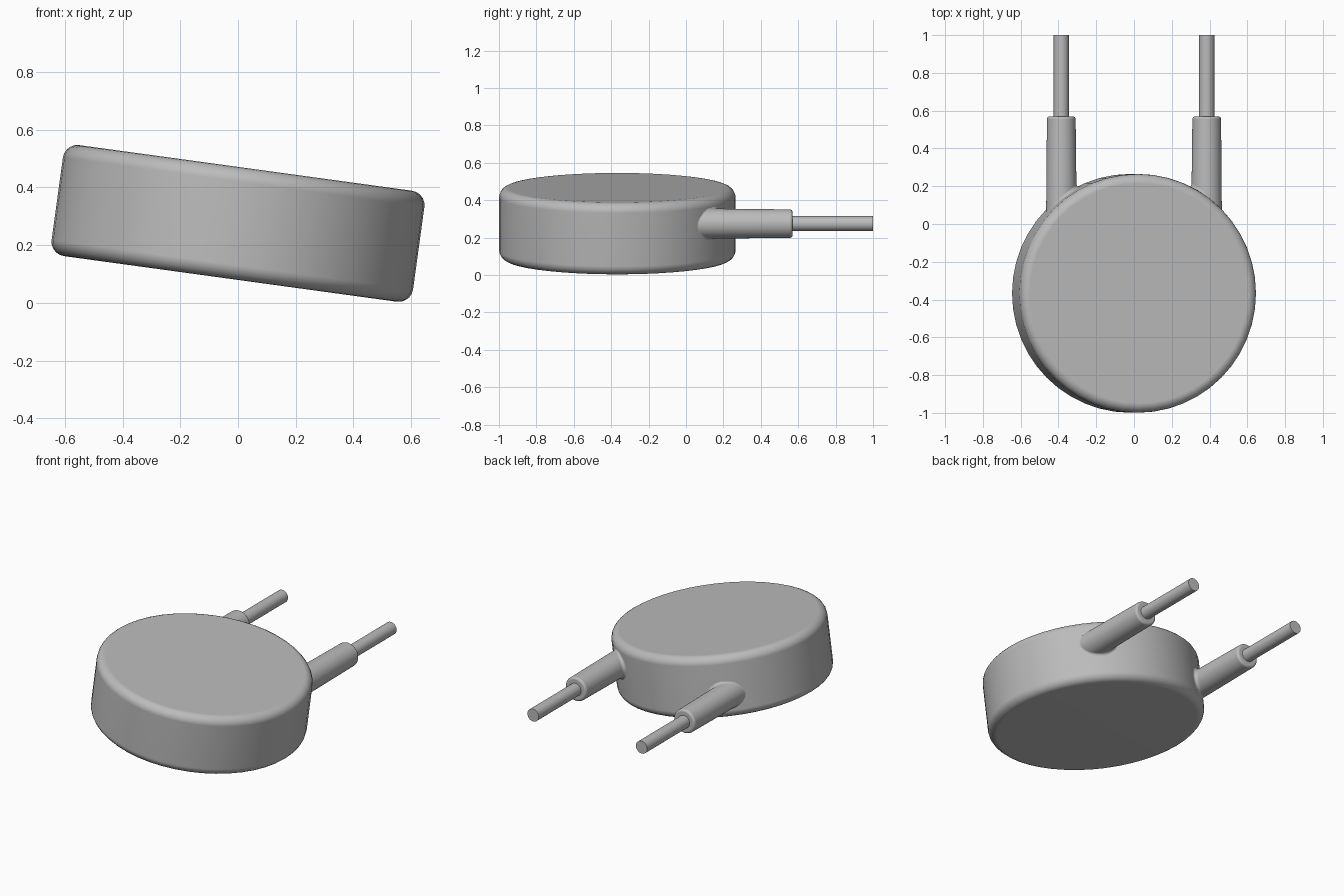
import bpy, bmesh, math
from mathutils import Matrix, Vector

if "Cube" in bpy.data.objects:
    bpy.data.objects.remove(bpy.data.objects["Cube"], do_unlink=True)

TILT = math.radians(7.8)
CENTRE = Vector((0, -0.367, 0.275))
R, HALF = 0.632, 0.194       # disc radius and half thickness
SIDE_X = 0.385               # sideways offset of sleeves and wires

grey = bpy.data.materials.new("plain grey")
grey.use_nodes = True
colour = (0.5, 0.5, 0.5, 1)
grey.diffuse_color = colour
grey.node_tree.nodes["Principled BSDF"].inputs["Base Color"].default_value = colour


def finish(bm, name):
    bmesh.ops.recalc_face_normals(bm, faces=bm.faces[:])
    mesh = bpy.data.meshes.new(name)
    bm.to_mesh(mesh)
    bm.free()
    mesh.materials.append(grey)
    ob = bpy.data.objects.new(name, mesh)
    bpy.context.collection.objects.link(ob)
    bpy.ops.object.select_all(action='DESELECT')
    ob.select_set(True)
    bpy.context.view_layer.objects.active = ob
    bpy.ops.object.shade_smooth_by_angle(angle=math.radians(35))
    weighted = ob.modifiers.new("even_shading", 'WEIGHTED_NORMAL')
    weighted.keep_sharp = True
    return ob


def loft(bm, rings):
    """Skin closed rings of points and cap the ends."""
    loops = [[bm.verts.new(p) for p in ring] for ring in rings]
    for a, b in zip(loops, loops[1:]):
        for i in range(len(a)):
            j = (i + 1) % len(a)
            bm.faces.new((a[i], a[j], b[j], b[i]))
    bm.faces.new(loops[0])
    bm.faces.new(loops[-1])


def wall_y(x, z):
    """y of the tilted disc wall at a point seen from behind."""
    local_x = x * math.cos(TILT) - z * math.sin(TILT)
    return CENTRE.y + math.sqrt(max(R * R - local_x * local_x, 0))


# Tilted disc body with rounded rims
bm = bmesh.new()
bmesh.ops.create_cone(bm, cap_ends=True, segments=48, radius1=R, radius2=R, depth=2 * HALF)
rims = [e for e in bm.edges if abs(e.verts[0].co.z - e.verts[1].co.z) < 1e-4]
bmesh.ops.bevel(bm, geom=rims, offset=0.05, offset_type='OFFSET', segments=5,
                profile=0.5, affect='EDGES')
bm.transform(Matrix.Translation(CENTRE) @ Matrix.Rotation(TILT, 4, 'Y'))
finish(bm, "disc_body")

N = 40
angles = [2 * math.pi * i / N for i in range(N)]
for side, label in ((1, "left"), (-1, "right")):

    # Sleeve: filleted foot on the disc wall, slight taper, rounded end
    rings = []
    for k in range(6):
        a = k / 5 * math.pi / 2
        ring = []
        for t in angles:
            fillet = 0.018 - 0.012 * math.cos(t)
            rad = 0.08 + fillet * (1 - math.sin(a))
            x, z = side * (SIDE_X + rad * math.cos(t)), rad * math.sin(t)
            y = wall_y(x, z) + fillet * (1 - math.cos(a)) - 0.003
            ring.append((x, y, CENTRE.z + z))
        rings.append(ring)
    end = [(0.076, 0.555)]
    end += [(0.061 + 0.015 * math.cos(a), 0.555 + 0.015 * math.sin(a))
            for a in (math.pi / 8, math.pi / 4, 3 * math.pi / 8, math.pi / 2)]
    for rad, y in end:
        rings.append([(side * (SIDE_X + rad * math.cos(t)), y,
                       CENTRE.z + rad * math.sin(t)) for t in angles])
    bm = bmesh.new()
    loft(bm, rings)
    finish(bm, label + "_sleeve")

    # Wire leaving the sleeve
    bm = bmesh.new()
    loft(bm, [[(side * SIDE_X + 0.04 * math.cos(t), y, CENTRE.z + 0.04 * math.sin(t))
               for t in angles] for y in (0.55, 1.0)])
    finish(bm, label + "_wire")
